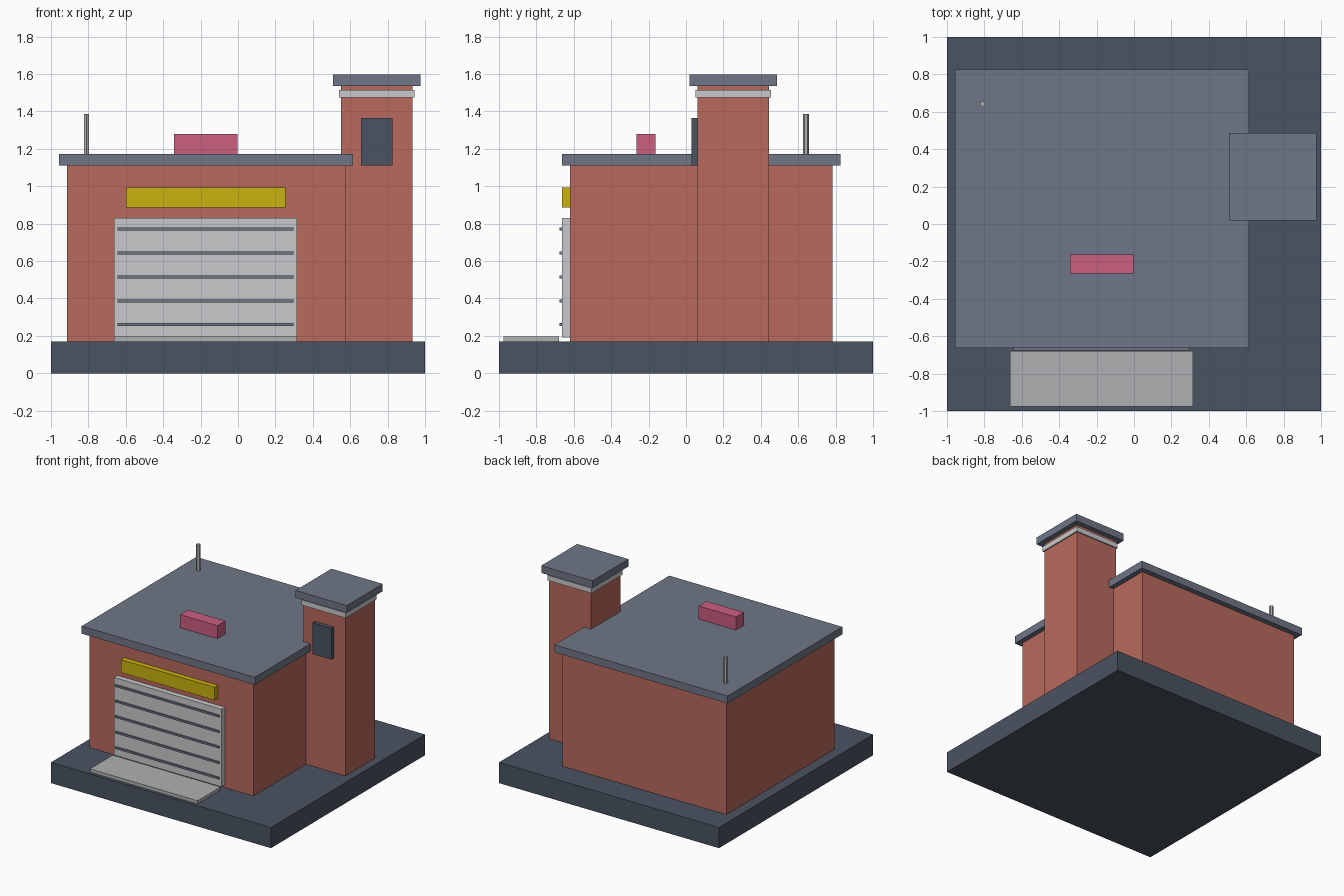
import bpy
import bmesh

cube = bpy.data.objects.get("Cube")
if cube:
    bpy.data.objects.remove(cube, do_unlink=True)


def material(name, rgb):
    # sRGB bytes to linear colour
    lin = [((c / 255 + 0.055) / 1.055) ** 2.4 for c in rgb] + [1.0]
    m = bpy.data.materials.new(name)
    m.use_nodes = True
    m.diffuse_color = lin
    m.node_tree.nodes["Principled BSDF"].inputs["Base Color"].default_value = lin
    return m


brick = material("brick red", (184, 106, 92))
slate = material("slate grey", (110, 118, 134))
dark = material("dark slate", (74, 83, 97))
pale = material("pale grey", (201, 202, 204))
concrete = material("concrete grey", (175, 176, 177))
yellow = material("sign yellow", (202, 178, 14))
pink = material("beacon pink", (204, 95, 128))


def finish(name, bm, mat):
    mesh = bpy.data.meshes.new(name)
    bm.to_mesh(mesh)
    bm.free()
    mesh.materials.append(mat)
    obj = bpy.data.objects.new(name, mesh)
    bpy.context.collection.objects.link(obj)
    return obj


def box(name, x, y, z, mat):
    """Box from (min, max) ranges on each axis."""
    bm = bmesh.new()
    bmesh.ops.create_cube(bm, size=1)
    for v in bm.verts:
        v.co = [lo + (c + 0.5) * (hi - lo) for c, (lo, hi) in zip(v.co, (x, y, z))]
    return finish(name, bm, mat)


def square(name, half, z, mat, centre=(0.742, 0.253)):
    """Square block centred on the tower axis."""
    cx, cy = centre
    return box(name, (cx - half, cx + half), (cy - half, cy + half), z, mat)


# Ground slab and main hall
square("base_slab", 1, (0, 0.17), dark, (0, 0))
box("hall_walls", (-0.915, 0.575), (-0.62, 0.783), (0.17, 1.11), brick)
box("hall_roof", (-0.957, 0.616), (-0.662, 0.826), (1.11, 1.172), slate)

# Tower with trim band, cap and window
square("tower_walls", 0.191, (0.17, 1.537), brick)
square("tower_band", 0.201, (1.473, 1.515), pale)
square("tower_cap", 0.233, (1.537, 1.597), slate)
box("tower_window", (0.657, 0.827), (0.03, 0.07), (1.11, 1.366), dark)

# Roller door with ribs, driveway apron and sign
box("roller_door", (-0.664, 0.316), (-0.664, -0.61), (0.192, 0.83), pale)
for i in range(5):
    z = 0.26 + i * 0.1275
    box(f"door_rib_{i + 1}", (-0.645, 0.296), (-0.675, -0.655), (z - 0.008, z + 0.008), slate)
box("driveway_apron", (-0.664, 0.316), (-0.975, -0.678), (0.17, 0.197), concrete)
box("sign_board", (-0.6, 0.253), (-0.664, -0.61), (0.887, 0.993), yellow)

# Rooftop beacon and six-sided antenna
box("roof_beacon", (-0.341, -0.002), (-0.264, -0.162), (1.172, 1.279), pink)
bm = bmesh.new()
bmesh.ops.create_cone(bm, cap_ends=True, segments=6, radius1=0.016, radius2=0.016, depth=0.215)
antenna = finish("roof_antenna", bm, concrete)
antenna.location = (-0.81, 0.637 + 0.005, 1.279)
